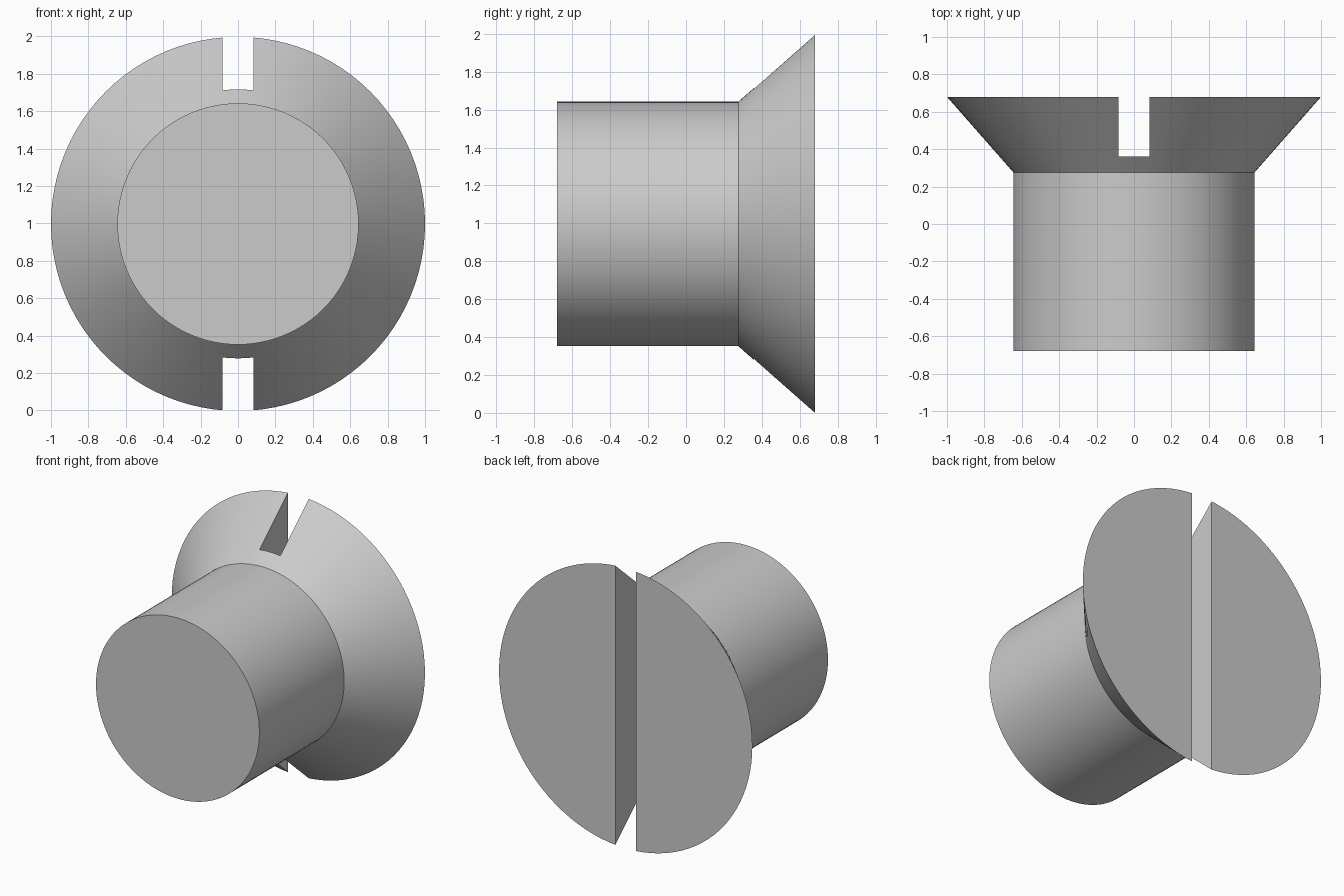
import bpy, math
from mathutils import Matrix

cube = bpy.data.objects.get("Cube")
if cube:
    bpy.data.objects.remove(cube, do_unlink=True)

CENTRE_Z = 0.997
SEGMENTS = 96

steel = bpy.data.materials.new("plain_grey")
steel.use_nodes = True
grey = (0.6, 0.6, 0.6, 1)
steel.diffuse_color = grey
steel.node_tree.nodes["Principled BSDF"].inputs["Base Color"].default_value = grey


def lathe(name, profile):
    """Revolve (radius, y) points about the y axis and cap both ends."""
    verts, faces = [], []
    for radius, y in profile:
        for i in range(SEGMENTS):
            a = math.tau * i / SEGMENTS
            verts.append((radius * math.cos(a), y, radius * math.sin(a) + CENTRE_Z))
    for ring in range(len(profile) - 1):
        for i in range(SEGMENTS):
            j = (i + 1) % SEGMENTS
            lo, hi = ring * SEGMENTS, (ring + 1) * SEGMENTS
            faces.append((lo + i, hi + i, hi + j, lo + j))
    last = (len(profile) - 1) * SEGMENTS
    faces.append(tuple(range(SEGMENTS)))
    faces.append(tuple(last + i for i in reversed(range(SEGMENTS))))
    mesh = bpy.data.meshes.new(name)
    mesh.from_pydata(verts, [], faces)
    mesh.materials.append(steel)
    obj = bpy.data.objects.new(name, mesh)
    bpy.context.collection.objects.link(obj)
    return obj


# Cylindrical shank flaring into a countersunk head
screw = lathe("countersunk_screw", [(0.645, -0.68), (0.645, 0.276), (1.0, 0.68)])

# Straight driver slot across the back of the head
bpy.ops.mesh.primitive_cube_add(size=1, location=(0, 0.86, CENTRE_Z))
cutter = bpy.context.object
cutter.name = "slot_cutter"
cutter.data.transform(Matrix.Diagonal((0.164, 1.0, 3.0, 1)))
cutter.data.materials.append(steel)
slot = screw.modifiers.new("slot", 'BOOLEAN')
slot.operation = 'DIFFERENCE'
slot.solver = 'EXACT'
slot.object = cutter

# Apply the cut, drop the cutter and smooth the round sides
bpy.ops.object.select_all(action='DESELECT')
screw.select_set(True)
bpy.context.view_layer.objects.active = screw
bpy.ops.object.modifier_apply(modifier=slot.name)
bpy.data.objects.remove(cutter, do_unlink=True)
bpy.ops.object.shade_smooth_by_angle(angle=math.radians(30))
